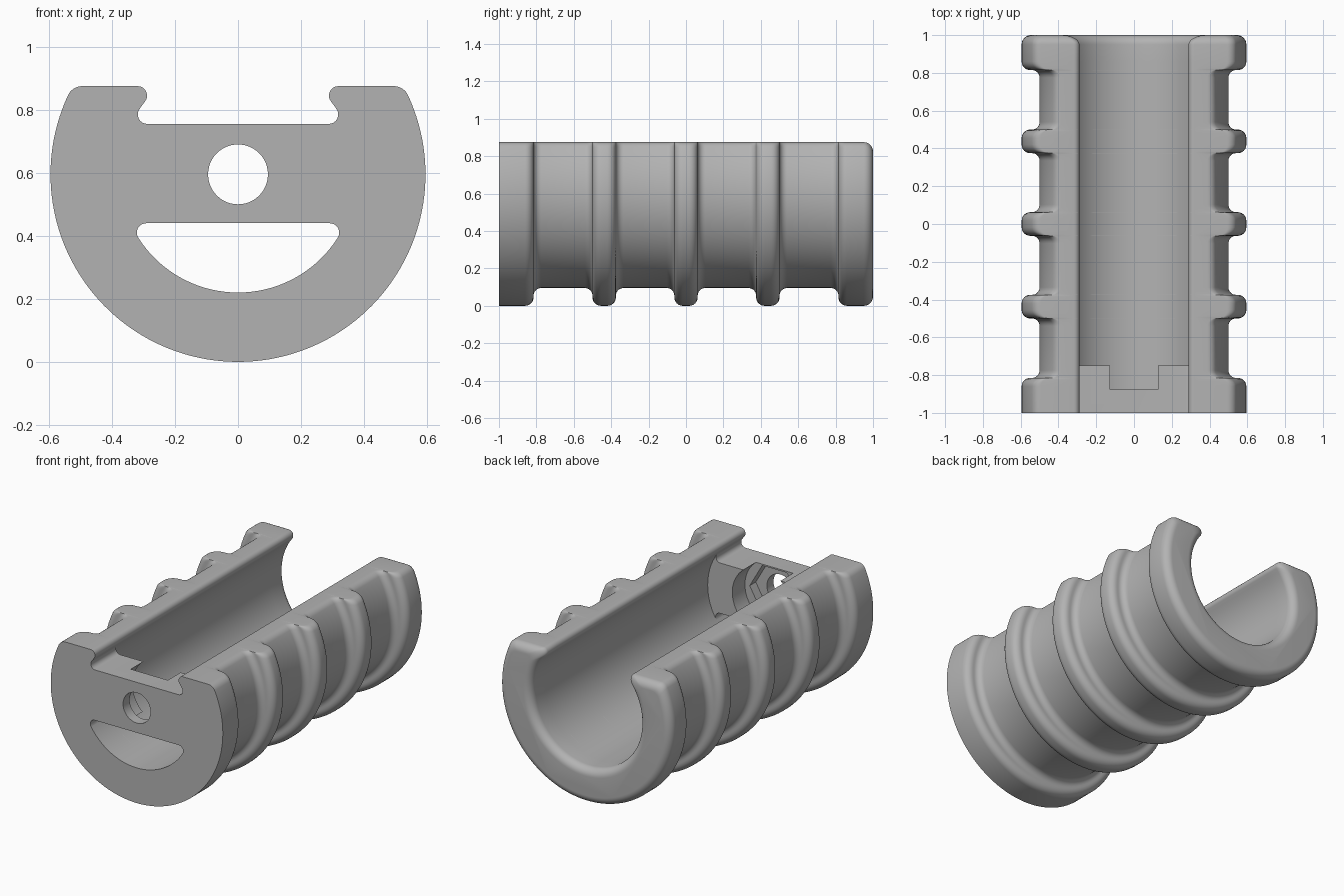
import bpy, bmesh
from math import sin, cos, pi, asin, radians

if "Cube" in bpy.data.objects:
    bpy.data.objects.remove(bpy.data.objects["Cube"], do_unlink=True)

AXIS = 0.595      # height of the tube axis
RIB, GROOVE, BORE = 0.595, 0.5, 0.375
TOP = 0.875

grey = bpy.data.materials.new("plain grey")
grey.use_nodes = True
grey.diffuse_color = (0.45, 0.45, 0.45, 1)
grey.node_tree.nodes["Principled BSDF"].inputs["Base Color"].default_value = (0.45, 0.45, 0.45, 1)


def arc(cx, cz, r, a0, a1, n):
    return [(cx + r * cos(a0 + (a1 - a0) * i / n), cz + r * sin(a0 + (a1 - a0) * i / n))
            for i in range(n + 1)]


def mirror(half):
    """Close a right-hand half outline with its left-hand copy."""
    return half + [(-x, z) for x, z in reversed(half)]


def loft(name, rings):
    """Skin a list of (y, outline) rings and cap both ends."""
    bm = bmesh.new()
    loops = [[bm.verts.new((x, y, z)) for x, z in pts] for y, pts in rings]
    n = len(loops[0])
    for a, b in zip(loops, loops[1:]):
        for i in range(n):
            j = (i + 1) % n
            bm.faces.new((a[i], a[j], b[j], b[i]))
    bm.faces.new(loops[0])
    bm.faces.new(loops[-1])
    bmesh.ops.recalc_face_normals(bm, faces=bm.faces)
    mesh = bpy.data.meshes.new(name)
    bm.to_mesh(mesh)
    bm.free()
    mesh.materials.append(grey)
    obj = bpy.data.objects.new(name, mesh)
    bpy.context.collection.objects.link(obj)
    return obj


def prism(name, pts, y0, y1):
    return loft(name, [(y0, pts), (y1, pts)])


def smooth(obj):
    bpy.ops.object.select_all(action='DESELECT')
    obj.select_set(True)
    bpy.context.view_layer.objects.active = obj
    bpy.ops.object.shade_smooth_by_angle(angle=radians(35))


def shell_section(outer, d):
    """C-shaped section, drawn in by d on every side, with rounded top corners."""
    f, g, top, bore = 0.05, 0.03, TOP - d, BORE + d
    ao = asin((top - f - AXIS) / (outer - f))
    ai = asin((top - g - AXIS) / (bore + g))
    half = arc(0, AXIS, outer, -pi / 2, ao, 48)[1:]
    half += arc((outer - f) * cos(ao), top - f, f, ao, pi / 2, 8)[1:]
    half += arc((bore + g) * cos(ai), top - g, g, pi / 2, pi + ai, 10)
    half += arc(0, AXIS, bore, ai, -pi / 2, 40)[1:-1]
    # the two bottom points lie on the mirror plane and are added once
    left = [(-x, z) for x, z in reversed(half)]
    return [(0, AXIS - outer)] + half + [(0, AXIS - bore)] + left


def shoulder(edge, side):
    """Rounded step from rib down to groove; side is +1 when the groove is at larger y."""
    c, k, n = 0.045, 0.04, 6
    pts = []
    for i in range(n + 1):
        t = pi / 2 * i / n
        pts.append((edge - side * c * (1 - sin(t)), RIB - c * (1 - cos(t))))
    for i in range(n + 1):
        t = pi / 2 * i / n
        pts.append((edge + side * k * (1 - cos(t)), GROOVE + k * (1 - sin(t))))
    return pts if side > 0 else pts[::-1]


# Ribbed shell: (y, radius, inset) stations from front to back
stations = [(-1, RIB, 0)]
stations += [(y, r, 0) for y, r in shoulder(-0.815, 1)]
for centre in (-0.4375, 0, 0.4375):
    stations += [(y, r, 0) for y, r in shoulder(centre - 0.0625, -1)]
    stations += [(y, r, 0) for y, r in shoulder(centre + 0.0625, 1)]
stations += [(y, r, 0) for y, r in shoulder(0.815, -1)]
for i in range(9):
    t, c = pi / 2 * i / 8, 0.05
    d = c * (1 - cos(t))
    stations.append((1 - c + c * sin(t), RIB - d, d))
smooth(loft("ribbed_shell", [(y, shell_section(r, d)) for y, r, d in stations]))

# Front bulkhead: flat bar across the bore, filleted into its wall
f, ztop, zbot = 0.03, 0.755, 0.44
at = asin((ztop + f - AXIS) / (BORE - f))
ab = asin((zbot - f - AXIS) / (BORE - f))
half = arc((BORE - f) * cos(ab), zbot - f, f, pi / 2, ab, 8)
half += arc(0, AXIS, BORE + 0.004, ab, at, 24)
half += arc((BORE - f) * cos(at), ztop + f, f, at, -pi / 2, 8)
bulkhead = prism("front_bulkhead", mirror(half), -1, -0.75)

# Through hole, hexagonal nut seat and round clearance pocket
cutters = [
    prism("hole_cutter", arc(0, AXIS, 0.095, 0, 2 * pi, 48)[:-1], -1.1, -0.6),
    prism("nut_cutter", arc(0, AXIS + 0.002, 0.172, 0, 2 * pi, 6)[:-1], -0.935, -0.6),
    prism("pocket_cutter", arc(0, AXIS, 0.205, 0, 2 * pi, 64)[:-1], -0.875, -0.6),
]
for cutter in cutters:
    cutter.hide_render = True
    mod = bulkhead.modifiers.new(cutter.name, 'BOOLEAN')
    mod.operation, mod.solver, mod.object = 'DIFFERENCE', 'EXACT', cutter
bpy.context.view_layer.update()
cut = bpy.data.meshes.new_from_object(bulkhead.evaluated_get(bpy.context.evaluated_depsgraph_get()))
bulkhead.modifiers.clear()
bulkhead.data = cut
for cutter in cutters:
    bpy.data.objects.remove(cutter, do_unlink=True)
smooth(bulkhead)
